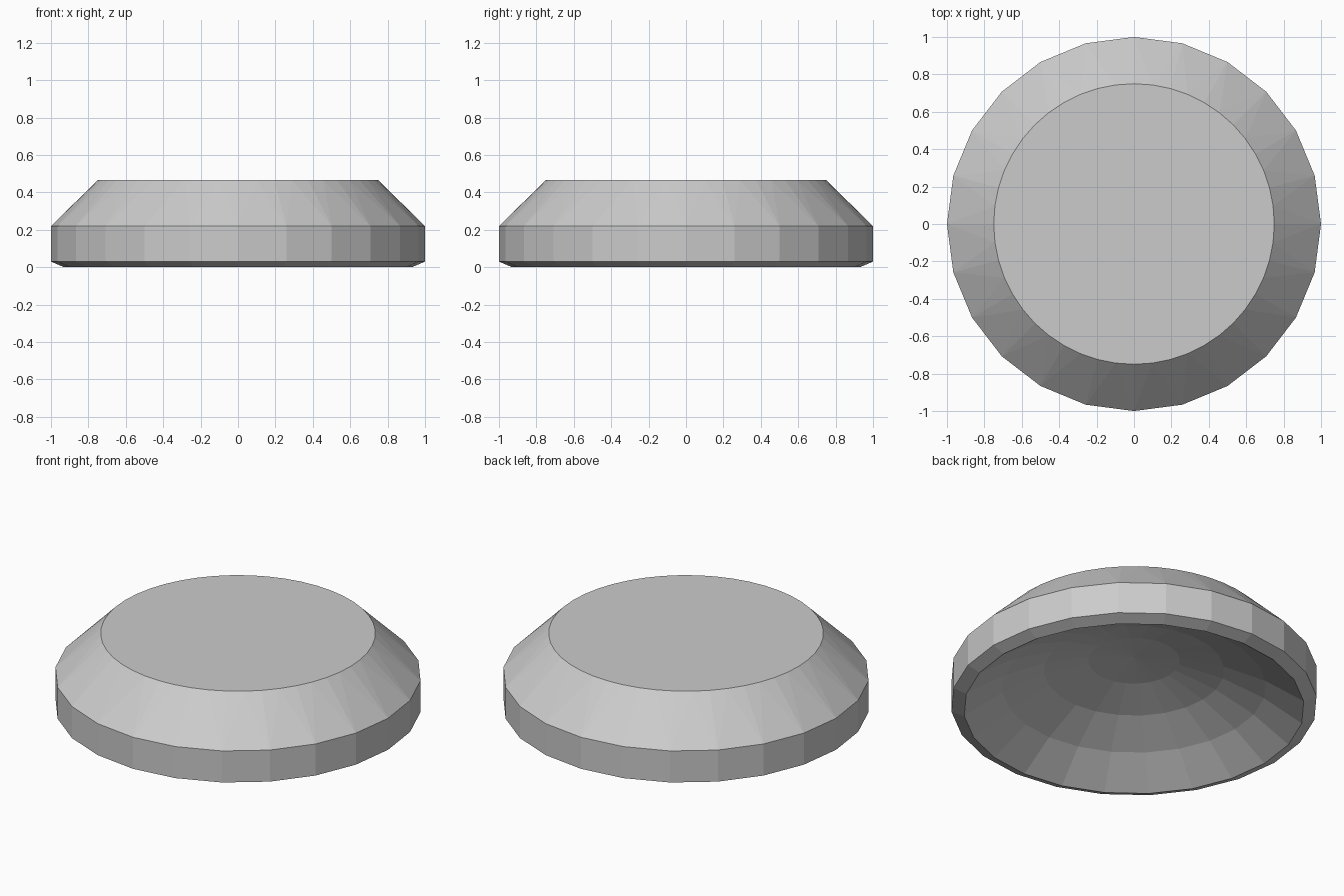
import bpy, bmesh
from math import sin, cos, pi, asin, sqrt

if "Cube" in bpy.data.objects:
    bpy.data.objects.remove(bpy.data.objects["Cube"])

SIDES = 24
bm = bmesh.new()


def ring(radius, z, count=SIDES):
    return [bm.verts.new((radius * cos(2 * pi * i / count),
                          radius * sin(2 * pi * i / count), z)) for i in range(count)]


def bridge(low, high):
    n = len(low)
    for i in range(n):
        j = (i + 1) % n
        bm.faces.new((low[i], low[j], high[j], high[i]))


# Outer wall with a small chamfer at the foot
rim = ring(0.93, 0.0)
foot = ring(1.0, 0.03)
shoulder = ring(1.0, 0.22)
bridge(rim, foot)
bridge(foot, shoulder)

# Sloped shoulder running up to a finer, rounder flat top
top = ring(0.75, 0.465, SIDES * 2)
for i in range(SIDES):
    j = (i + 1) % SIDES
    a, m, b = top[2 * i], top[2 * i + 1], top[2 * j]
    bm.faces.new((shoulder[i], m, a))
    bm.faces.new((shoulder[i], shoulder[j], m))
    bm.faces.new((shoulder[j], b, m))
bm.faces.new(top)

# Hollow underside: a shallow spherical cap in four steps
R = 1.5
base = sqrt(R * R - 0.93 ** 2)
step = asin(0.93 / R) / 4
previous = rim
for k in (3, 2, 1):
    current = ring(R * sin(k * step), R * cos(k * step) - base)
    bridge(previous, current)
    previous = current
apex = bm.verts.new((0, 0, R - base))
for i in range(SIDES):
    bm.faces.new((previous[i], previous[(i + 1) % SIDES], apex))

bmesh.ops.recalc_face_normals(bm, faces=bm.faces)
mesh = bpy.data.meshes.new("hollow_cap")
bm.to_mesh(mesh)
bm.free()
bpy.context.collection.objects.link(bpy.data.objects.new("hollow_cap", mesh))
